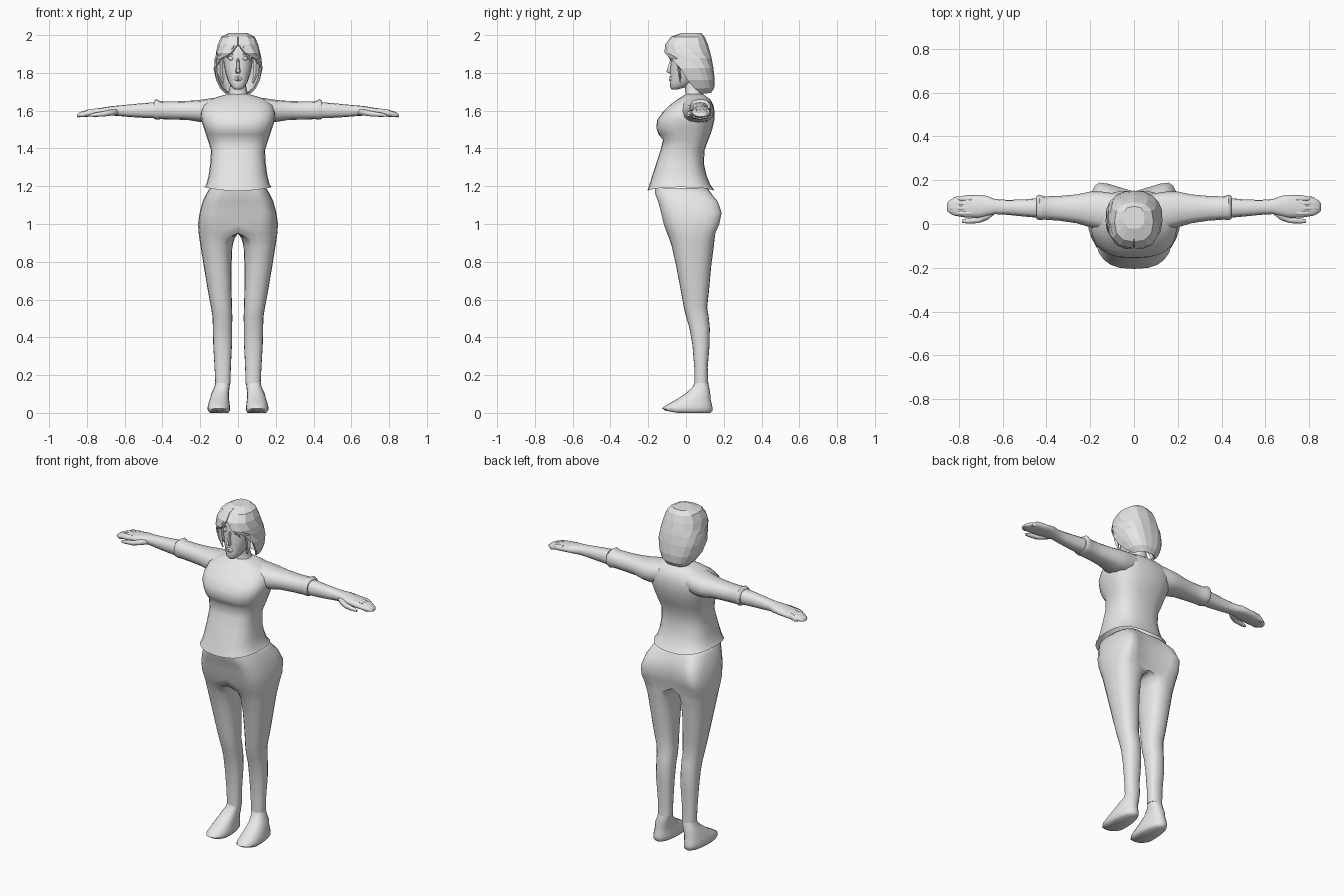
import bpy, bmesh, math
from mathutils import Vector

skin = bpy.data.materials.new("plain_grey")
skin.diffuse_color = (0.8, 0.8, 0.8, 1)


def spow(v, p):
    return math.copysign(abs(v) ** p, v) if abs(v) > 1e-6 else 0.0


def oval(n, a0, a1, b0, b1, p=0.85):
    """Rounded box outline as (a, b) pairs."""
    out = []
    for i in range(n):
        t = 2 * math.pi * i / n
        out.append(((a0 + a1) / 2 + (a1 - a0) / 2 * spow(math.cos(t), p),
                    (b0 + b1) / 2 + (b1 - b0) / 2 * spow(math.sin(t), p)))
    return out


def loft(name, rings, caps=(True, True), mirror=False, angle=60, closed=True, thick=0):
    bm = bmesh.new()
    vs = [[bm.verts.new(p) for p in r] for r in rings]
    n = len(rings[0])
    for a, b in zip(vs, vs[1:]):
        for i in range(n if closed else n - 1):
            j = (i + 1) % n
            bm.faces.new((a[i], a[j], b[j], b[i]))
    for k, r in zip(caps, (vs[0], vs[-1])):
        if k:
            bm.faces.new(r)
    # open the hidden seam between mirrored halves
    if mirror:
        seam = [f for f in bm.faces if all(abs(v.co.x) < 1e-5 for v in f.verts)]
        bmesh.ops.delete(bm, geom=seam, context='FACES')
    bmesh.ops.recalc_face_normals(bm, faces=bm.faces)
    me = bpy.data.meshes.new(name)
    bm.to_mesh(me)
    bm.free()
    me.materials.append(skin)
    ob = bpy.data.objects.new(name, me)
    bpy.context.collection.objects.link(ob)
    if mirror:
        m = ob.modifiers.new("mirror", 'MIRROR')
        m.use_clip = True
    if thick:
        s = ob.modifiers.new("thickness", 'SOLIDIFY')
        s.thickness = thick
    if angle:
        bpy.ops.object.select_all(action='DESELECT')
        ob.select_set(True)
        bpy.context.view_layer.objects.active = ob
        bpy.ops.object.shade_smooth_by_angle(angle=math.radians(angle))
    return ob


def flat(z, *box, n=16, p=0.85):
    return [(x, y, z) for x, y in oval(n, *box, p)]


def across(x, *box, n=12, p=0.8):
    return [(x, y, z) for y, z in oval(n, *box, p)]


# trousers: each half is a D shape at the hips and a round leg below
def trouser_ring(z, xin, xm, xout, yf, yb, cleft, e):
    pts = []
    ym = (yf + yb) / 2
    for i in range(20):
        t = 2 * math.pi * i / 20
        c, s = math.cos(t), math.sin(t)
        if abs(c) < 1e-6:
            c = 0
        if c >= 0:
            x = xm + (xout - xm) * c ** (0.65 if cleft and s > 0 else 0.9)
        else:
            x = xm + (xin - xm) * abs(c) ** e
        y = ym + (yb - yf) / 2 * spow(s, 0.8)
        if s > 0:
            y -= cleft * (1 - x / xout) * s
        pts.append((x, y, z))
    return pts


legs = [
    (1.19, 0, .07, .150, -.165, .115, .0, 0), (1.165, 0, .08, .165, -.165, .14, .015, 0),
    (1.12, 0, .10, .187, -.148, .185, .045, 0), (1.06, 0, .12, .203, -.132, .207, .055, 0),
    (1.00, 0, .11, .212, -.118, .195, .05, 0), (.95, 0, .10, .208, -.10, .168, .03, 0),
    (.925, .018, .10, .205, -.09, .157, .01, .7), (.88, .03, .11, .198, -.075, .147, 0, .8),
    (.78, .034, .107, .182, -.053, .134, 0, .9), (.65, .034, .097, .16, -.028, .122, 0, .9),
    (.56, .032, .088, .143, -.012, .112, 0, .9), (.51, .03, .083, .135, .0, .120, 0, .9),
    (.45, .031, .082, .133, .018, .126, 0, .9), (.36, .032, .081, .131, .034, .125, 0, .9),
    (.24, .038, .08, .124, .044, .115, 0, .9), (.155, .04, .08, .12, .044, .118, 0, .9)]
loft("trousers", [trouser_ring(*r) for r in legs], mirror=True)

# shoes
shoe = []
for z, x0, x1, y0, y1 in [(.0, .05, .15, -.11, .13), (.012, .04, .162, -.127, .14), (.03, .04, .163, -.122, .14),
                          (.052, .043, .158, -.085, .135), (.075, .046, .15, -.045, .13),
                          (.105, .048, .14, .0, .128), (.135, .045, .125, .034, .123), (.16, .042, .12, .045, .117)]:
    ring = []
    for x, y, zz in flat(z, x0, x1, y0, y1):
        f = (y - y0) / (y1 - y0)
        w = 1 - .22 * max(0, f - .35) * (1 if z < .1 else 0)
        mid = (x0 + x1) / 2
        ring.append((mid + (x - mid) * w, y, zz + (.012 * max(0, 1 - f * 4) if z < .02 else 0)))
    shoe.append(ring)
loft("shoe", shoe, mirror=True)

# shirt body with flared hem, open below
body = [
    (1.175, .178, -.205, .152), (1.21, .167, -.193, .128), (1.26, .155, -.178, .108), (1.32, .147, -.158, .095),
    (1.39, .143, -.135, .098), (1.445, .16, -.122, .118), (1.475, .17, -.145, .13), (1.505, .18, -.156, .14),
    (1.55, .195, -.154, .15), (1.59, .198, -.125, .152), (1.63, .185, -.085, .145), (1.66, .145, -.045, .128),
    (1.677, .095, -.018, .105), (1.688, .055, .0, .09)]
shirt = []
for k, (z, w, y0, y1) in enumerate(body):
    lift = .02 if k == 0 else 0
    shirt.append([(x, y, zz + lift * (x / w) ** 2) for x, y, zz in flat(z, -w, w, y0, y1, n=24, p=.75)])
loft("shirt", shirt, caps=(False, True))

# sleeves
loft("sleeve", [across(*r) for r in [
    (.09, -.03, .14, 1.55, 1.672), (.15, -.03, .148, 1.535, 1.665), (.20, -.015, .148, 1.54, 1.657),
    (.26, .003, .135, 1.55, 1.652), (.34, .015, .128, 1.553, 1.649), (.41, .02, .126, 1.555, 1.65),
    (.432, .018, .134, 1.552, 1.661), (.445, .022, .128, 1.556, 1.652)]], mirror=True)

# forearm and hand
loft("arm_and_hand", [across(*r) for r in [
    (.42, .027, .12, 1.56, 1.646), (.50, .034, .112, 1.562, 1.64), (.58, .042, .11, 1.567, 1.632),
    (.635, .045, .114, 1.572, 1.627), (.67, .036, .128, 1.574, 1.624), (.71, .028, .133, 1.574, 1.617),
    (.77, .03, .131, 1.57, 1.608), (.82, .038, .12, 1.566, 1.597), (.843, .05, .108, 1.565, 1.587),
    (.853, .06, .095, 1.567, 1.578)]], mirror=True)
loft("thumb", [across(*r, n=8) for r in [
    (.63, .05, .08, 1.58, 1.61), (.67, .018, .06, 1.574, 1.606), (.71, .004, .032, 1.569, 1.597),
    (.76, .002, .026, 1.567, 1.589), (.785, .006, .02, 1.569, 1.58)]], mirror=True)
# finger grooves suggested by slim fingers along the outer edge
for i, (y, tip) in enumerate([(.05, .835), (.072, .852), (.094, .846), (.115, .825)]):
    loft("finger_%d" % (i + 1), [across(*r, n=8) for r in [
        (.74, y - .012, y + .012, 1.578, 1.612), (.79, y - .012, y + .012, 1.572, 1.607),
        (tip - .015, y - .01, y + .01, 1.566, 1.592), (tip, y - .005, y + .005, 1.568, 1.58)]], mirror=True)

# neck and head
loft("neck", [flat(*r, n=12) for r in [
    (1.66, -.065, .065, -.012, .10), (1.69, -.05, .05, -.003, .09), (1.73, -.043, .043, -.008, .08),
    (1.80, -.043, .043, -.02, .08)]])
loft("head", [flat(*r, n=16, p=.9) for r in [
    (1.712, -.018, .018, -.075, -.045), (1.725, -.034, .034, -.085, .0), (1.75, -.05, .05, -.084, .04),
    (1.79, -.064, .064, -.083, .075), (1.83, -.073, .073, -.083, .09), (1.87, -.078, .078, -.078, .095),
    (1.91, -.08, .08, -.078, .095), (1.95, -.072, .072, -.06, .085), (1.98, -.04, .04, -.03, .06)]])
loft("nose", [flat(*r, n=6) for r in [
    (1.797, -.009, .009, -.09, -.07), (1.806, -.014, .014, -.106, -.07),
    (1.83, -.009, .009, -.098, -.07), (1.875, -.006, .006, -.083, -.07)]])
loft("lips", [flat(*r, n=8) for r in [
    (1.757, -.012, .012, -.086, -.07), (1.764, -.02, .02, -.091, -.07),
    (1.77, -.022, .022, -.087, -.07), (1.776, -.018, .018, -.091, -.07), (1.783, -.008, .008, -.085, -.07)]])
loft("eye", [flat(*r, n=8) for r in [
    (1.865, .03, .042, -.072, -.05), (1.872, .022, .05, -.077, -.05),
    (1.88, .022, .05, -.077, -.05), (1.888, .03, .042, -.072, -.05)]], mirror=True)
loft("brow", [flat(*r, n=6) for r in [
    (1.896, .02, .056, -.077, -.05), (1.903, .02, .056, -.079, -.05)]], mirror=True)

# bobbed hair: faceted shell, opening towards the face lower down
hair = []
for z, w, y0, y1, a in [(2.0, .045, -.02, .075, 1), (1.982, .08, -.072, .09, 1), (1.945, .096, -.10, .105, 1),
                        (1.905, .106, -.105, .117, .93), (1.875, .112, -.09, .124, .76),
                        (1.825, .118, -.085, .133, .62), (1.765, .105, -.07, .14, .55),
                        (1.725, .085, -.05, .138, .50), (1.70, .06, -.02, .122, .42)]:
    row = []
    for i in range(13):
        t = math.pi * a * (i / 6 - 1)
        row.append((w * spow(math.sin(t), .75),
                    (y0 + y1) / 2 + (y1 - y0) / 2 * spow(math.cos(t), .75), z))
    hair.append(row)
loft("hair", hair, caps=(True, False), angle=0, closed=False, thick=-.012)


# pointed locks over the forehead and temples
def lock(name, path):
    rings = []
    for x, y, z, r in path:
        rings.append([(x + r, y, z), (x, y + r * .5, z), (x - r, y, z), (x, y - r * .5, z)])
    loft(name, rings, angle=0)


lock("fringe_left", [(.005, -.08, 1.975, .02), (.03, -.10, 1.935, .022), (.055, -.092, 1.895, .016), (.07, -.078, 1.86, .003)])
lock("fringe_right", [(-.01, -.08, 1.975, .02), (-.025, -.10, 1.94, .022), (-.045, -.098, 1.905, .016), (-.06, -.085, 1.88, .003)])
for side, s in (("left", 1), ("right", -1)):
    lock("temple_lock_" + side, [(s * .085, -.055, 1.92, .02), (s * .097, -.045, 1.86, .017),
                                 (s * .095, -.035, 1.80, .015), (s * .08, -.03, 1.745, .004)])
